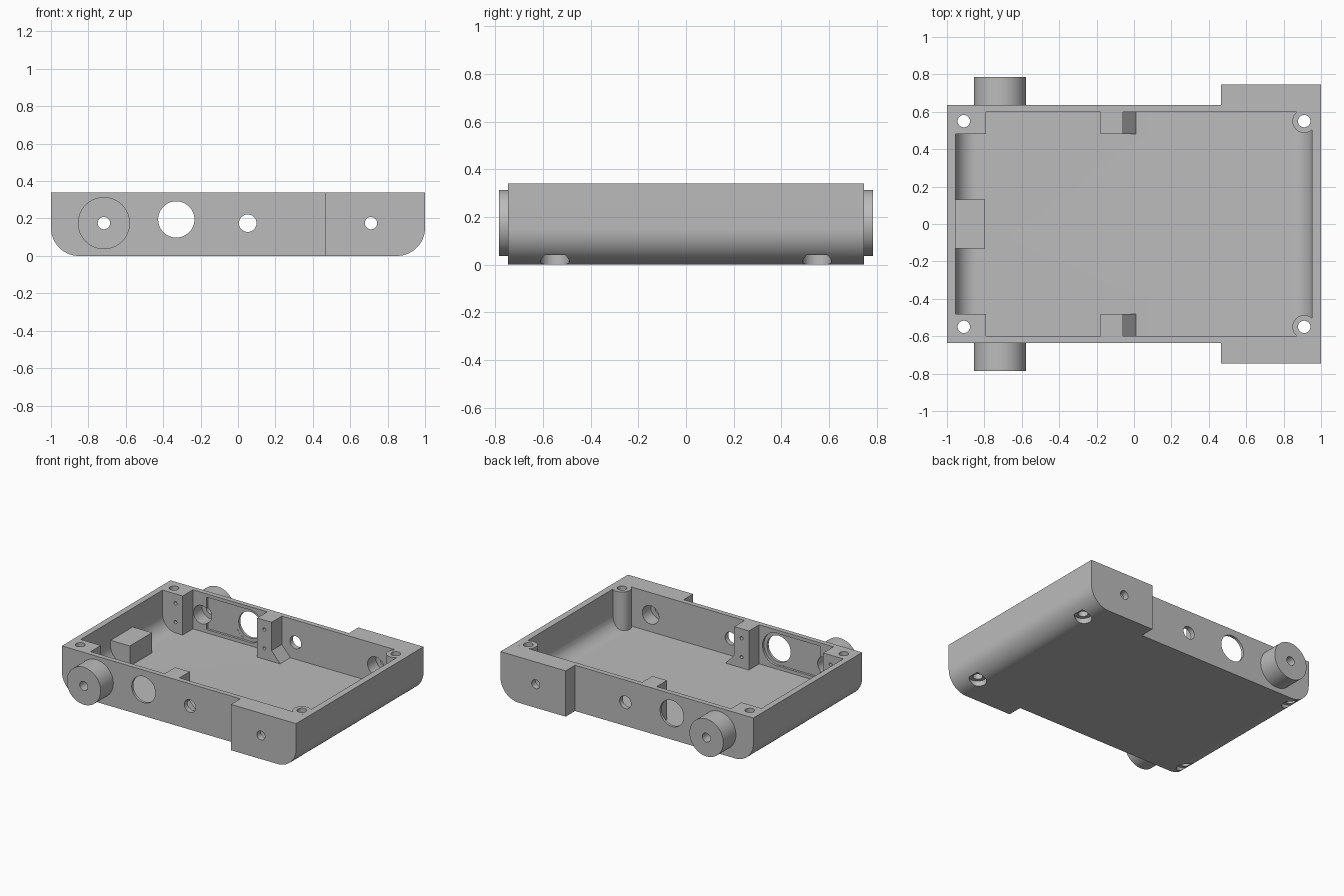
import bpy, bmesh, math
from mathutils import Matrix, Vector

if "Cube" in bpy.data.objects:
    bpy.data.objects.remove(bpy.data.objects["Cube"], do_unlink=True)

grey = bpy.data.materials.new("plain grey")
grey.use_nodes = True
GREY = (0.5, 0.5, 0.5, 1)
grey.diffuse_color = GREY
grey.node_tree.nodes["Principled BSDF"].inputs["Base Color"].default_value = GREY

H, WALL_OUT, WALL_IN, BLOCK_OUT = 0.34, 0.637, 0.6, 0.747
PORT_Z = 0.175


def make(name, bm):
    bmesh.ops.recalc_face_normals(bm, faces=bm.faces)
    mesh = bpy.data.meshes.new(name)
    bm.to_mesh(mesh)
    bm.free()
    mesh.materials.append(grey)
    ob = bpy.data.objects.new(name, mesh)
    bpy.context.collection.objects.link(ob)
    return ob


def prism(name, points, y0, y1):
    """Extrude an xz outline from y0 to y1."""
    bm = bmesh.new()
    face = bm.faces.new([bm.verts.new((x, y0, z)) for x, z in points])
    ext = bmesh.ops.extrude_face_region(bm, geom=[face])["geom"]
    verts = [v for v in ext if isinstance(v, bmesh.types.BMVert)]
    bmesh.ops.translate(bm, verts=verts, vec=(0, y1 - y0, 0))
    return make(name, bm)


def box(name, x0, x1, y0, y1, z0, z1):
    return prism(name, [(x0, z0), (x1, z0), (x1, z1), (x0, z1)], y0, y1)


def rod(name, start, end, r, n=48):
    """Cylinder between two points."""
    a, b = Vector(start), Vector(end)
    turn = (b - a).to_track_quat('Z', 'Y').to_matrix().to_4x4()
    bm = bmesh.new()
    bmesh.ops.create_cone(bm, cap_ends=True, segments=n, radius1=r, radius2=r,
                          depth=(b - a).length,
                          matrix=Matrix.Translation((a + b) / 2) @ turn)
    return make(name, bm)


def tub(x0, x1, z0, z1, r, n=14):
    """Open-topped outline with rounded lower corners."""
    pts = [(x1, z1), (x0, z1)]
    for cx, start in ((x0 + r, math.pi), (x1 - r, 1.5 * math.pi)):
        for i in range(n + 1):
            t = start + i / n * math.pi / 2
            pts.append((cx + r * math.cos(t), z0 + r + r * math.sin(t)))
    return pts


def combine(target, tool, operation):
    """Apply a boolean and discard the tool."""
    mod = target.modifiers.new("join", 'BOOLEAN')
    mod.operation, mod.solver, mod.object = operation, 'EXACT', tool
    graph = bpy.context.evaluated_depsgraph_get()
    mesh = bpy.data.meshes.new_from_object(target.evaluated_get(graph))
    target.modifiers.clear()
    target.data = mesh
    bpy.data.objects.remove(tool, do_unlink=True)


# Outer body, stepped in on both long sides to leave the end blocks
tray = prism("enclosure_tray", tub(-1, 1, 0, H, 0.15), -BLOCK_OUT, BLOCK_OUT)
for s in (-1, 1):
    combine(tray, box("step", -1.2, 0.465, s * WALL_OUT, s * 0.9, -0.1, 0.5), 'DIFFERENCE')

# Inner cavity, from which the standing features are kept solid
cavity = prism("cavity", tub(-0.955, 0.952, 0.05, 0.42, 0.11), -WALL_IN, WALL_IN)
combine(cavity, box("centre_block", -1.1, -0.797, -0.13, 0.13, 0, 0.2), 'DIFFERENCE')
bracket = [(-0.18, 0), (0.054, 0), (-0.06, 0.13), (-0.06, 0.5), (-0.18, 0.5)]
for s in (-1, 1):
    combine(cavity, box("corner_post", -1.1, -0.79, s * 0.48, s * 0.7, 0, 0.5), 'DIFFERENCE')
    combine(cavity, prism("bracket_post", bracket, s * 0.48, s * 0.7), 'DIFFERENCE')
    combine(cavity, rod("screw_boss", (0.91, s * 0.55, 0), (0.91, s * 0.55, 0.5), 0.063), 'DIFFERENCE')
combine(tray, cavity, 'DIFFERENCE')

# Side knobs
for s in (-1, 1):
    knob = rod("side_knob", (-0.717, s * 0.62, PORT_Z), (-0.717, s * 0.785, PORT_Z), 0.139, 64)
    combine(tray, knob, 'UNION')


def drill(x, z, r, y0, y1):
    combine(tray, rod("drill", (x, y0, z), (x, y1, z), r), 'DIFFERENCE')


for s in (-1, 1):
    # Wall ports; the outer two are wider on the inside
    drill(0.052, PORT_Z, 0.047, s * 0.55, s * 0.9)
    drill(-0.33, 0.195, 0.097, s * 0.55, s * 0.9)
    for x in (-0.717, 0.711):
        drill(x, PORT_Z, 0.033, s * 0.55, s * 0.9)
        drill(x, PORT_Z, 0.068, s * 0.55, s * 0.7)
    # Shallow panel recess around the large port
    combine(tray, box("recess", -0.68, -0.33, s * 0.585, s * 0.617, 0.075, 0.315), 'DIFFERENCE')
    drill(-0.33, 0.195, 0.122, s * 0.585, s * 0.6175)
    # Pilot holes in the posts
    for x in (-0.85, -0.12):
        for z in (0.13, 0.27):
            drill(x, z, 0.012, s * 0.45, s * 0.56)
    # Corner screw holes with sunk heads underneath
    for x in (-0.91, 0.91):
        y = s * 0.55
        combine(tray, rod("screw", (x, y, -0.1), (x, y, 0.5), 0.033), 'DIFFERENCE')
        combine(tray, rod("screw_head", (x, y, -0.1), (x, y, 0.04), 0.06), 'DIFFERENCE')

# Smooth rounded surfaces, keep the crisp edges
bpy.ops.object.select_all(action='DESELECT')
tray.select_set(True)
bpy.context.view_layer.objects.active = tray
bpy.ops.object.shade_smooth_by_angle(angle=math.radians(30))
